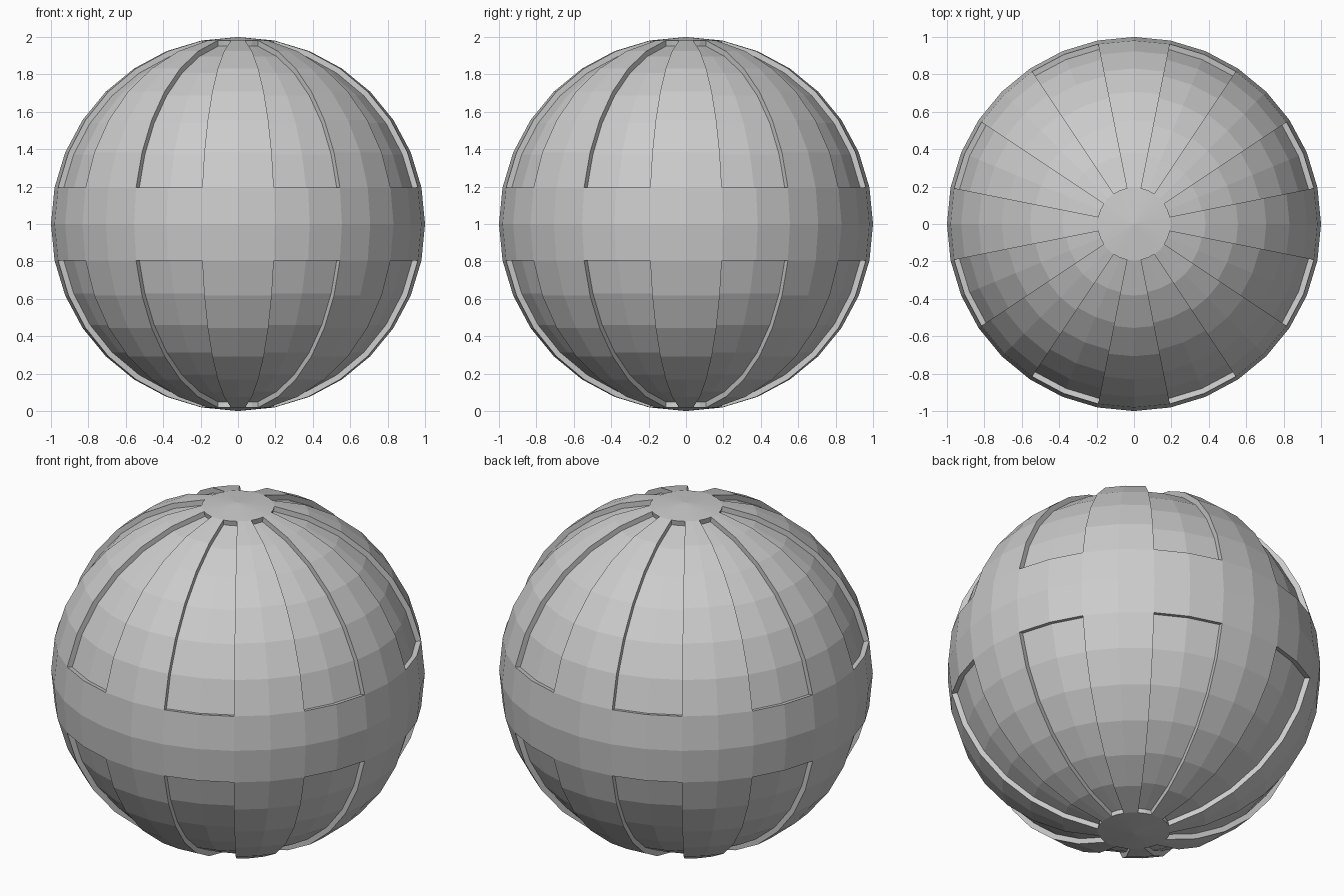
import bpy, bmesh, math

if "Cube" in bpy.data.objects:
    bpy.data.objects.remove(bpy.data.objects["Cube"])

DEPTH = 0.03

# Faceted ball: 32 segments, 16 rings, vertices on the axes
bm = bmesh.new()
bmesh.ops.create_uvsphere(bm, u_segments=32, v_segments=16, radius=1.0)


def in_panel(face):
    c = face.calc_center_median()
    lat = abs(math.degrees(math.atan2(c.z, math.hypot(c.x, c.y))))
    lon = math.degrees(math.atan2(c.y, c.x)) % 45
    return 11.25 < lat < 78.75 and 11.25 < lon < 33.75


# Sunken panels: every other pair of segments, above and below the equator band
panels = [f for f in bm.faces if in_panel(f)]
new = bmesh.ops.extrude_face_region(bm, geom=panels)["geom"]
old = [f for f in panels if f.is_valid]
if old:
    bmesh.ops.delete(bm, geom=old, context='FACES')
for v in new:
    if isinstance(v, bmesh.types.BMVert):
        v.co -= v.co.normalized() * DEPTH
bmesh.ops.recalc_face_normals(bm, faces=bm.faces[:])

# Stand the ball on the floor
bmesh.ops.translate(bm, verts=bm.verts[:], vec=(0, 0, 1))
mesh = bpy.data.meshes.new("panelled_ball")
bm.to_mesh(mesh)
bm.free()
bpy.context.collection.objects.link(bpy.data.objects.new("panelled_ball", mesh))
